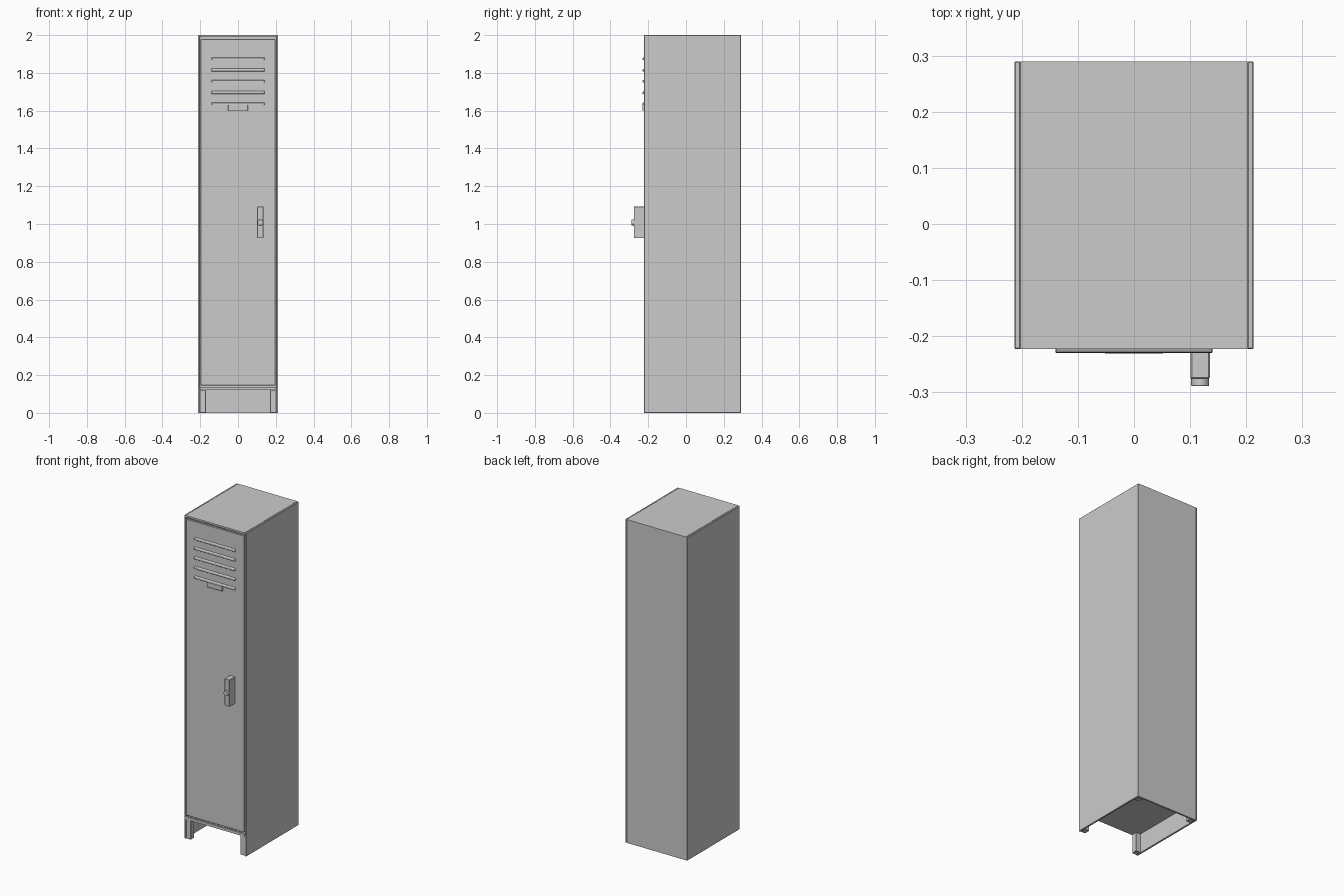
import bpy
import math

if "Cube" in bpy.data.objects:
    bpy.data.objects.remove(bpy.data.objects["Cube"])

W, FRONT, BACK, H = 0.213, -0.223, 0.29, 2.0   # half width, front, back, height
T = 0.011                                      # sheet thickness
FLOOR = 0.12                                   # underside of the cabinet


def box(name, x0, x1, y0, y1, z0, z1, bevel=0.0, segments=1):
    bpy.ops.mesh.primitive_cube_add(
        size=1, location=((x0 + x1) / 2, (y0 + y1) / 2, (z0 + z1) / 2))
    ob = bpy.context.object
    ob.name = name
    ob.scale = (x1 - x0, y1 - y0, z1 - z0)
    bpy.ops.object.transform_apply(location=False, rotation=False, scale=True)
    if bevel:
        m = ob.modifiers.new("bevel", 'BEVEL')
        m.width, m.segments = bevel, segments
    return ob


def extrude_x(name, profile, x0, x1, bevel=0.0):
    # Extrude a (y, z) profile along x
    n = len(profile)
    verts = [(x, y, z) for x in (x0, x1) for y, z in profile]
    faces = [tuple(range(n)), tuple(reversed(range(n, 2 * n)))]
    faces += [(i, i + n, (i + 1) % n + n, (i + 1) % n) for i in range(n)]
    me = bpy.data.meshes.new(name)
    me.from_pydata(verts, [], faces)
    ob = bpy.data.objects.new(name, me)
    bpy.context.collection.objects.link(ob)
    if bevel:
        ob.modifiers.new("bevel", 'BEVEL').width = bevel
    return ob


# Cabinet shell
for side, s in (("left", -1), ("right", 1)):
    a, b = sorted((s * W, s * (W - T)))
    box(f"{side}_panel", a, b, FRONT, BACK, 0, H, 0.002)
box("back_panel", -W + T, W - T, BACK - T, BACK, 0, H - T)
box("top_panel", -W + T, W - T, FRONT, BACK, H - T, H)
box("floor_panel", -W + T, W - T, FRONT + T, BACK - T, FLOOR, FLOOR + T)
box("bottom_rail", -W + T, W - T, FRONT, FRONT + T, FLOOR, 0.137)

# Corner feet
for side, s in (("left", -1), ("right", 1)):
    a, b = sorted((s * 0.17, s * (W - T)))
    box(f"{side}_front_foot", a, b, FRONT + 0.004, FRONT + 0.04, 0, FLOOR, 0.002)
    box(f"{side}_back_foot", a, b, BACK - T - 0.034, BACK - T, 0, FLOOR, 0.002)

# Door
box("door", -0.198, 0.198, FRONT + 0.001, FRONT + 0.016, 0.145, 1.979, 0.002)

# Vent louvres
for i in range(5):
    z = 1.637 + i * 0.0595
    extrude_x(f"vent_louvre_{i + 1}",
              [(FRONT + 0.003, z + 0.008), (FRONT - 0.006, z + 0.004),
               (FRONT - 0.007, z - 0.008), (FRONT + 0.003, z - 0.008)],
              -0.14, 0.14, 0.0015)

# Label holder
box("label_holder", -0.053, 0.053, FRONT - 0.008, FRONT + 0.003, 1.60, 1.632, 0.002)

# Handle and lock knob
box("handle", 0.101, 0.135, -0.276, FRONT + 0.003, 0.925, 1.092, 0.002)
bpy.ops.mesh.primitive_cylinder_add(vertices=32, radius=0.016, depth=0.018,
                                    location=(0.118, -0.280, 1.008),
                                    rotation=(math.pi / 2, 0, 0))
knob = bpy.context.object
knob.name = "lock_knob"
bev = knob.modifiers.new("bevel", 'BEVEL')
bev.width, bev.segments = 0.002, 2
bpy.ops.object.shade_smooth_by_angle()
